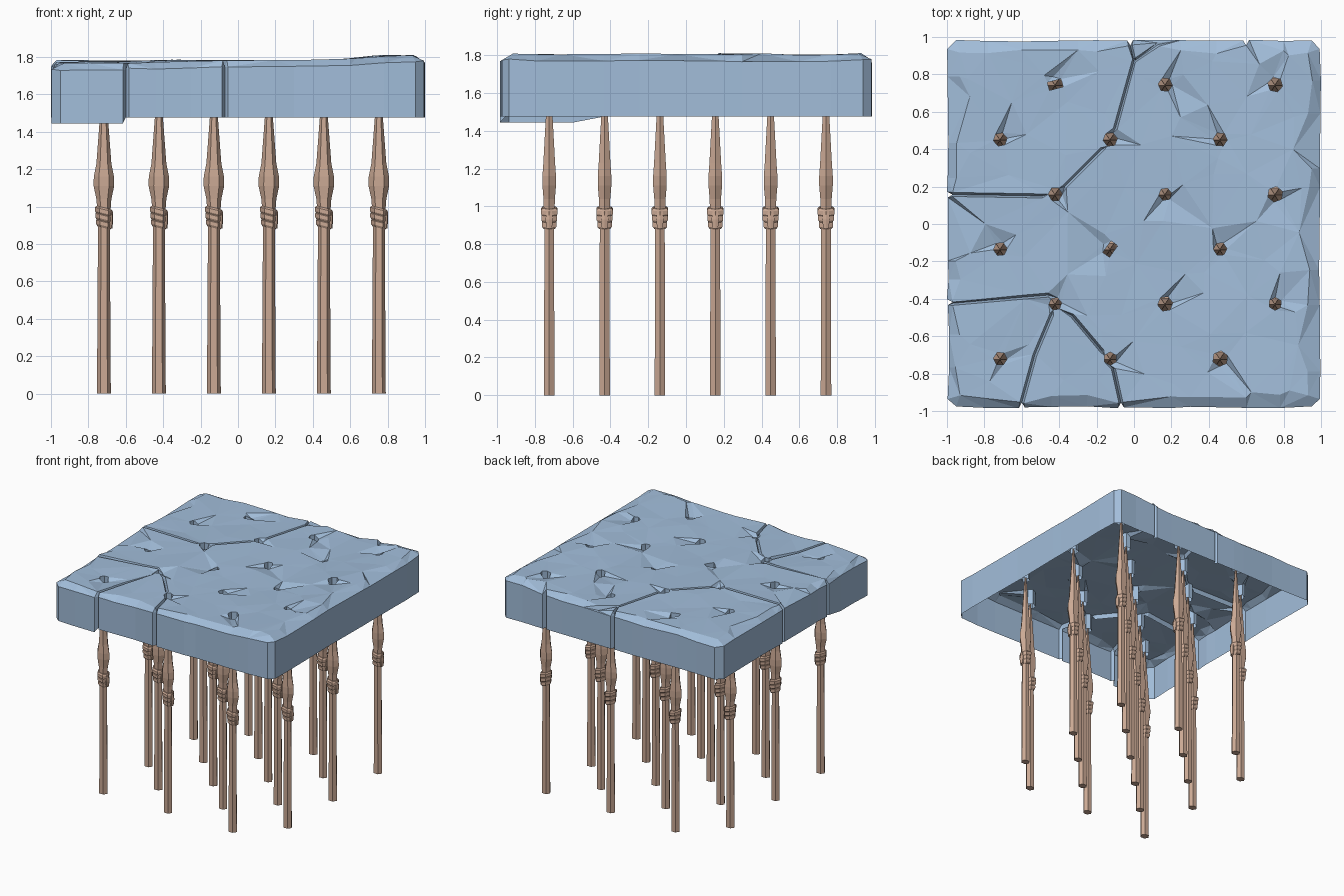
import bpy, bmesh, math, random
from mathutils import Vector, noise
from mathutils.geometry import delaunay_2d_cdt, intersect_point_line

if "Cube" in bpy.data.objects:
    bpy.data.objects.remove(bpy.data.objects["Cube"])

random.seed(4)
YS = 0.985


def material(name, rgb):
    m = bpy.data.materials.new(name)
    m.diffuse_color = (*rgb, 1)
    m.use_nodes = True
    m.node_tree.nodes["Principled BSDF"].inputs["Base Color"].default_value = m.diffuse_color
    return m


stone = material("blue grey stone", (0.36, 0.51, 0.70))
wood = material("tan wood", (0.60, 0.40, 0.30))


def add_object(name, bm, mat):
    me = bpy.data.meshes.new(name)
    bm.to_mesh(me)
    bm.free()
    me.materials.append(mat)
    ob = bpy.data.objects.new(name, me)
    bpy.context.collection.objects.link(ob)
    return ob


# staggered hole layout: six rows of three
holes = []
for r in range(6):
    for c in range(3):
        holes.append(Vector((-0.715 + 0.588 * c + (0.294 if r % 2 == 0 else 0),
                             0.745 - 0.293 * r)))
chips = [random.uniform(0, 6.28) for _ in holes]

# cracks across the slab top
cracks = [
    [(-0.6, -YS + 0.03), (-0.53, -0.7), (-0.44, -0.485)],
    [(-0.07, -YS + 0.03), (-0.11, -0.775)],
    [(-0.33, -0.49), (-0.17, -0.68)],
    [(-0.02, YS - 0.03), (0.0, 0.87), (-0.1, 0.51)],
    [(-0.17, 0.4), (-0.37, 0.2)],
    [(-0.49, 0.15), (-0.97, 0.158)],
    [(-0.46, -0.38), (-0.58, -0.39), (-0.97, -0.424)],
    [(0.0, 0.87), (0.13, 0.96)],
]
cracks = [[Vector(p) for p in c] for c in cracks]


def crack_distance(p):
    best = 9
    for c in cracks:
        for a, b in zip(c, c[1:]):
            q, t = intersect_point_line(p, a, b)
            q = Vector(a).lerp(b, min(1, max(0, t)))
            best = min(best, (Vector((p.x, p.y)) - q).length)
    return best


def sunken(x, y):
    return y < -0.42 and x < -0.43 + 0.3 * (y + 0.43)


def top_z(p):
    x, y = p
    z = 1.777 + 0.030 * min(1, max(0, (x - 0.5) / 0.3))
    z += 0.012 * noise.noise(Vector((x * 3, y * 3, 0.4)))
    if sunken(x, y):
        z -= 0.012
    if max(abs(x), abs(y) / YS) > 0.975:        # worn outer rim
        z -= 0.035 + 0.012 * noise.noise(Vector((x * 5, y * 5, 7)))
    for h, a in zip(holes, chips):
        d = p - h
        if d.length < 0.055 and d.dot(Vector((math.cos(a), math.sin(a)))) > 0.015:
            z -= 0.025
    if crack_distance(p) < 0.003:
        z -= 0.035
    return z


pts, edges = [], []


def chain(points, closed=False):
    s = len(pts)
    pts.extend(points)
    n = len(points)
    edges.extend((s + i, s + (i + 1) % n) for i in range(n if closed else n - 1))


# slab outline: clipped corners and notches where cracks reach the edge
notches = [[-0.6, -0.07], [], [-0.6, 0.02], [-0.16, 0.424]]
outer, inner = [], []
for k in range(4):
    ca, sa = round(math.cos(k * math.pi / 2)), round(math.sin(k * math.pi / 2))

    def place(t, d):
        return Vector((t * ca + d * sa, (t * sa - d * ca) * YS))
    ts = [t for t in (-0.95, -0.8, -0.44, -0.25, 0.2, 0.3, 0.6, 0.78, 0.95)
          if all(abs(t - n) > 0.05 for n in notches[k])]
    for t in sorted(ts + notches[k]):
        if t in notches[k]:
            outer += [place(t - 0.016, 1), place(t, 0.97), place(t + 0.016, 0.995)]
        else:
            outer.append(place(t, 1 - random.uniform(0, 0.012)))
            if abs(t) < 0.9:
                inner.append(place(t, 0.955 - random.uniform(0, 0.03)))
    inner.append(place(0.93, 0.93))
chain(outer, True)
pts.extend(inner)

# hexagonal holes
for h in holes:
    r, a = random.uniform(0.034, 0.044), random.uniform(0, 1)
    chain([h + Vector((math.cos(a + i * math.pi / 3), math.sin(a + i * math.pi / 3))) * r
           for i in range(6)], True)

# crack grooves: a centre line with a lip at each side
for c in cracks:
    chain(c)
    for s in (-0.011, 0.011):
        side = []
        for i, p in enumerate(c):
            d = (c[min(i + 1, len(c) - 1)] - c[max(i - 1, 0)]).normalized()
            side.append(p + Vector((-d.y, d.x)) * s)
        chain(side)

# loose points that give the top its hammered facets
for i in range(9):
    for j in range(9):
        p = Vector((-0.84 + 0.21 * i + random.uniform(-0.07, 0.07),
                    -0.84 + 0.21 * j + random.uniform(-0.07, 0.07)))
        if min((p - h).length for h in holes) > 0.07 and crack_distance(p) > 0.03:
            pts.append(p)

vs, _, fs, *_ = delaunay_2d_cdt(pts, edges, [], 1, 1e-5)
bm = bmesh.new()
bv = [bm.verts.new((v.x, v.y, top_z(v))) for v in vs]
for f in fs:
    c = sum((vs[i] for i in f), Vector((0, 0))) / len(f)
    if min((c - h).length for h in holes) > 0.0285:
        bm.faces.new([bv[i] for i in f])
bmesh.ops.delete(bm, geom=[v for v in bm.verts if not v.link_faces], context='VERTS')

# outer walls and hole sleeves hang from the open edges
rim = [e for e in bm.edges if e.is_boundary]
new = bmesh.ops.extrude_edge_only(bm, edges=rim)["geom"]
for v in new:
    if isinstance(v, bmesh.types.BMVert):
        x, y = v.co.x, v.co.y
        if max(abs(x), abs(y)) > 0.9:
            v.co.z = 1.445 if x < -0.61 and y < -0.5 else 1.475
        else:
            v.co.z = 1.65
bmesh.ops.recalc_face_normals(bm, faces=bm.faces[:])
if sum(f.normal.z * f.calc_area() for f in bm.faces) < 0:
    bmesh.ops.reverse_faces(bm, faces=bm.faces[:])
add_object("stone_slab", bm, stone)


# spear: six-sided rings of (z, half width x, half width y, tilt)
def loft(bm, rings, cx=0.0):
    loops = []
    for z, rx, ry, tilt in rings:
        loops.append([bm.verts.new((cx + rx * math.cos(i * math.pi / 3),
                                    ry * math.sin(i * math.pi / 3) / 0.866,
                                    z + tilt * rx * math.cos(i * math.pi / 3)))
                      for i in range(6)])
    for a, b in zip(loops, loops[1:]):
        for i in range(6):
            j = (i + 1) % 6
            bm.faces.new((a[i], a[j], b[j], b[i]))
    bm.faces.new(loops[0][::-1])
    bm.faces.new(loops[-1])


bm = bmesh.new()
loft(bm, [(0, 0.037, 0.028, 0), (0.98, 0.031, 0.025, 0)])                  # shaft
loft(bm, [(0.96, 0.034, 0.028, 0), (1.04, 0.040, 0.030, 0), (1.11, 0.055, 0.036, 0),
          (1.16, 0.054, 0.036, 0), (1.23, 0.040, 0.031, 0),
          (1.47, 0.022, 0.018, 0), (1.72, 0.003, 0.003, 0)])               # head
for z, r in ((0.905, 0.042), (0.94, 0.046), (0.972, 0.048)):               # binding
    loft(bm, [(z - 0.02, r - 0.008, r - 0.012, -0.25), (z - 0.008, r, r - 0.004, -0.25),
              (z + 0.012, r, r - 0.004, -0.25), (z + 0.022, r - 0.008, r - 0.012, -0.25)])
loft(bm, [(0.882, 0.008, 0.014, 0), (0.93, 0.013, 0.02, 0), (0.98, 0.008, 0.014, 0)],
     0.037)                                                                # loose end
spear = add_object("spear", bm, wood)
for i, h in enumerate(holes):
    ob = spear
    if i:
        ob = bpy.data.objects.new("spear_%02d" % (i + 1), spear.data)
        bpy.context.collection.objects.link(ob)
    ob.location = (h.x - 0.002, h.y - 0.004, 0)
